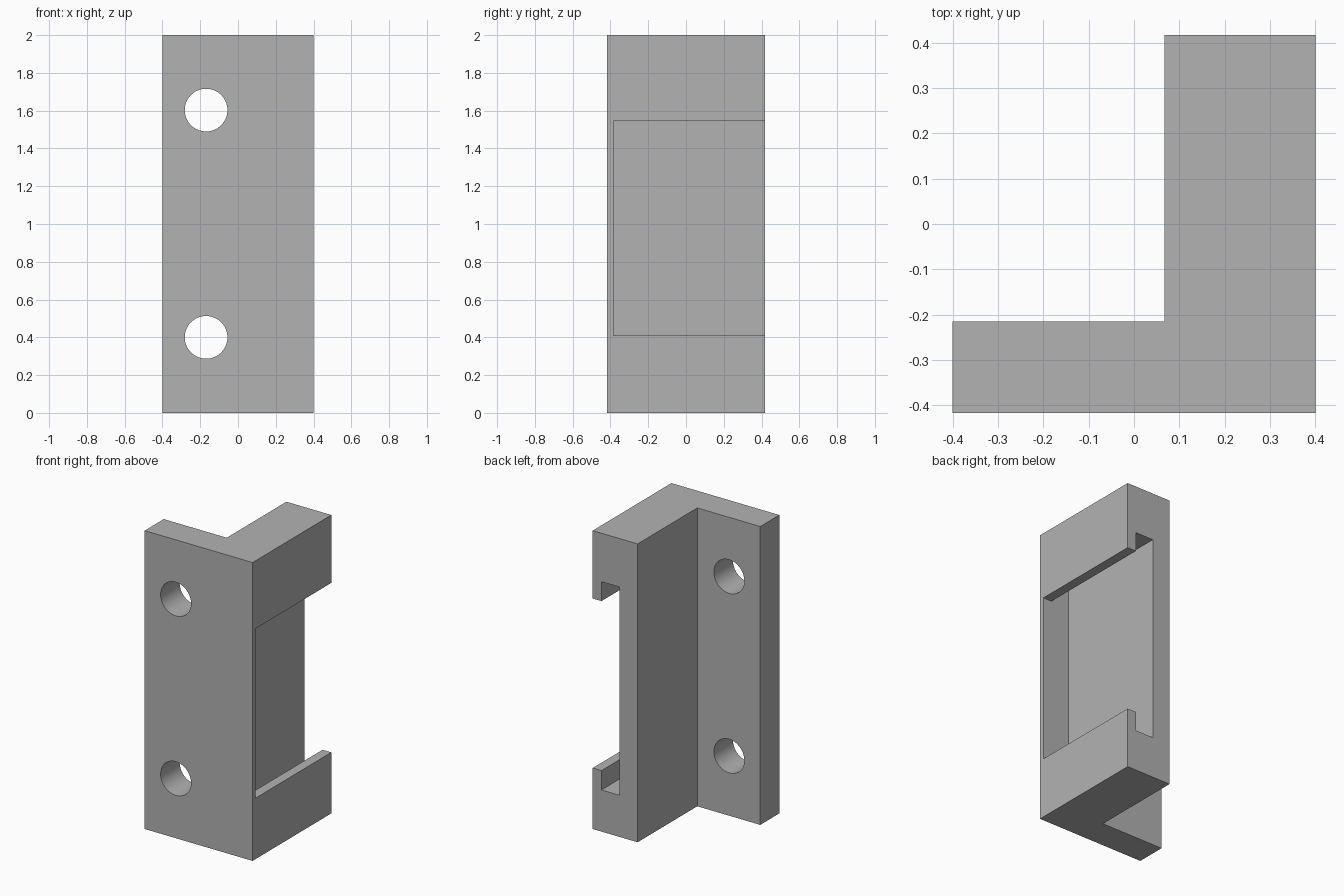
import bpy
import bmesh
from mathutils import Vector

default_cube = bpy.data.objects.get("Cube")
if default_cube:
    bpy.data.objects.remove(default_cube, do_unlink=True)

grey = bpy.data.materials.new("plain grey")
grey.use_nodes = True
colour = (0.448, 0.448, 0.448, 1)
grey.diffuse_color = colour
grey.node_tree.nodes["Principled BSDF"].inputs["Base Color"].default_value = colour


def prism(name, profile, direction):
    """Extrude a flat profile of 3D points along a direction."""
    bm = bmesh.new()
    face = bm.faces.new([bm.verts.new(p) for p in profile])
    swept = bmesh.ops.extrude_face_region(bm, geom=[face])["geom"]
    verts = [g for g in swept if isinstance(g, bmesh.types.BMVert)]
    bmesh.ops.translate(bm, verts=verts, vec=Vector(direction))
    bmesh.ops.recalc_face_normals(bm, faces=bm.faces)
    mesh = bpy.data.meshes.new(name)
    bm.to_mesh(mesh)
    bm.free()
    mesh.materials.append(grey)
    obj = bpy.data.objects.new(name, mesh)
    bpy.context.collection.objects.link(obj)
    return obj


# L-shaped bracket: front flange plus thick side block
X, Y = 0.4, 0.417
INNER_X, INNER_Y = 0.067, -0.215
outline = [(-X, -Y), (X, -Y), (X, Y), (INNER_X, Y), (INNER_X, INNER_Y), (-X, INNER_Y)]
bracket = prism("bracket", [(x, y, 0) for x, y in outline], (0, 0, 2))

# T-slot in the side block, open at the back
SLOT_Y, FLOOR_X, LIP_X = -0.385, 0.2, 0.335
MID_Z, OPEN_HALF, WIDE_HALF = 0.977, 0.568, 0.698
half = [(0.5, OPEN_HALF), (LIP_X, OPEN_HALF), (LIP_X, WIDE_HALF), (FLOOR_X, WIDE_HALF)]
section = half + [(x, -z) for x, z in reversed(half)]
cutters = [prism("slot_cutter", [(x, SLOT_Y, MID_Z + z) for x, z in section], (0, 1, 0))]

# Two screw holes through the flange
for label, z in (("lower", 0.4), ("upper", 1.603)):
    bpy.ops.mesh.primitive_cylinder_add(
        vertices=64, radius=0.113, depth=0.4,
        location=(-0.169, -0.317, z), rotation=(1.570796, 0, 0))
    hole = bpy.context.object
    hole.name = label + "_hole_cutter"
    hole.data.materials.append(grey)
    cutters.append(hole)

bpy.ops.object.select_all(action="DESELECT")
bpy.context.view_layer.objects.active = bracket
bracket.select_set(True)
for cutter in cutters:
    cut = bracket.modifiers.new(cutter.name, "BOOLEAN")
    cut.operation = "DIFFERENCE"
    cut.solver = "EXACT"
    cut.object = cutter
    bpy.ops.object.modifier_apply(modifier=cut.name)
for cutter in cutters:
    bpy.data.objects.remove(cutter, do_unlink=True)

bpy.ops.object.shade_smooth_by_angle(angle=0.5)
